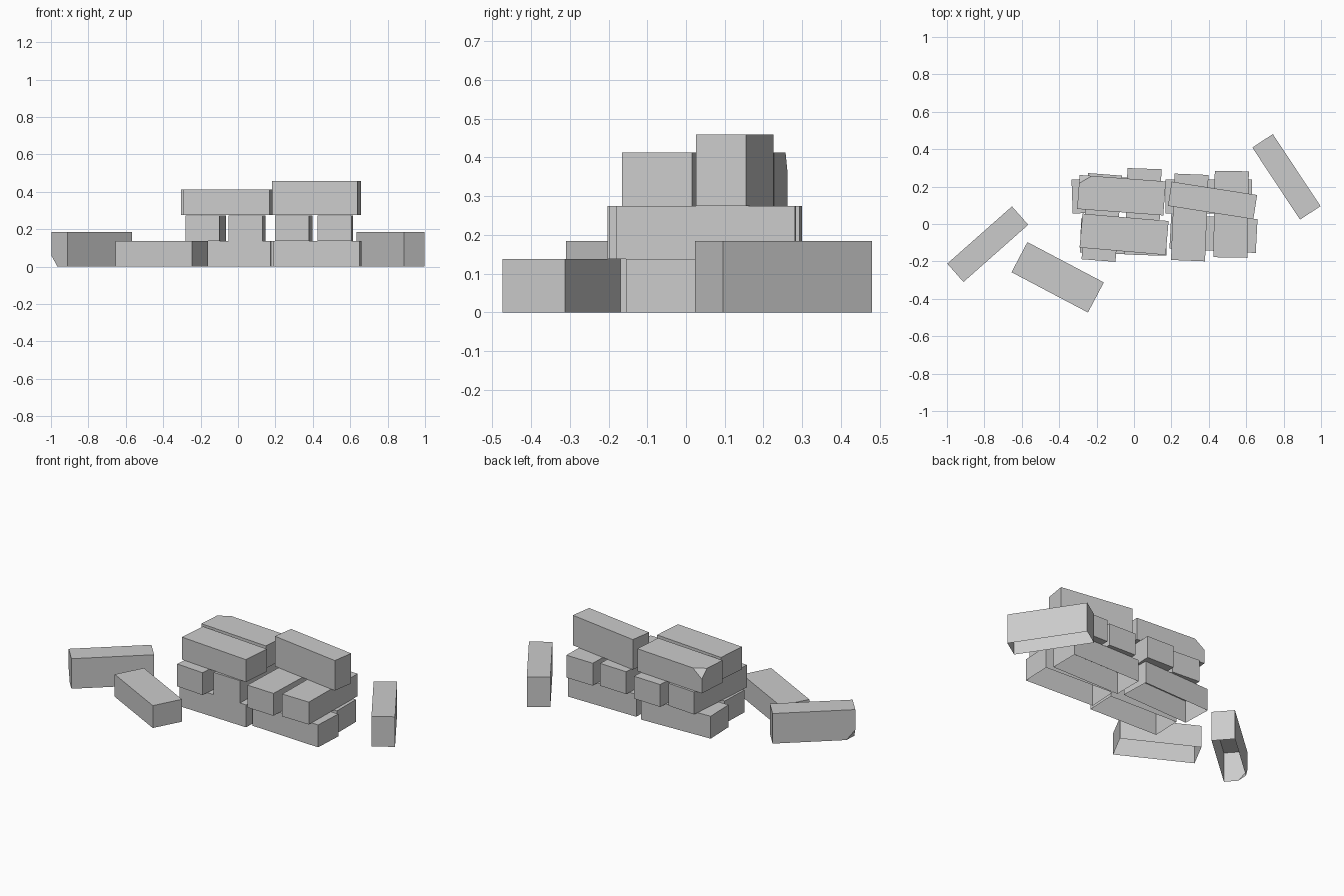
import bpy
import bmesh
from math import radians
from mathutils import Vector, Matrix

cube = bpy.data.objects.get("Cube")
if cube:
    bpy.data.objects.remove(cube, do_unlink=True)

LENGTH, WIDTH, HEIGHT = 0.462, 0.182, 0.137
COURSE = 0.1375

stone = bpy.data.materials.new("light_grey_stone")
stone.use_nodes = True
stone.diffuse_color = (0.6, 0.6, 0.6, 1)
stone.node_tree.nodes["Principled BSDF"].inputs["Base Color"].default_value = (0.6, 0.6, 0.6, 1)


def brick(name, x, y, angle, course=0, on_edge=False, chip=None):
    """One brick; chip = (corner signs, cut lengths along each edge)."""
    size = Vector((LENGTH, HEIGHT, WIDTH) if on_edge else (LENGTH, WIDTH, HEIGHT))
    if on_edge:
        size.y, size.z = 0.131, 0.184
    bm = bmesh.new()
    bmesh.ops.create_cube(bm, size=1, matrix=Matrix.Diagonal((*size, 1)))

    # Broken corner: slice it off and close the cut
    if chip:
        signs, cuts = chip
        corner = Vector([s * d / 2 for s, d in zip(signs, size)])
        normal = Vector([s / c for s, c in zip(signs, cuts)])
        start = corner - Vector((signs[0] * cuts[0], 0, 0))
        cut = bmesh.ops.bisect_plane(
            bm, geom=bm.verts[:] + bm.edges[:] + bm.faces[:],
            plane_co=start, plane_no=normal, clear_outer=True)
        rim = [g for g in cut["geom_cut"] if isinstance(g, bmesh.types.BMEdge)]
        bmesh.ops.edgenet_fill(bm, edges=rim)
        bmesh.ops.recalc_face_normals(bm, faces=bm.faces[:])

    # Bricks on the ground have no underside
    if course == 0:
        under = [f for f in bm.faces if f.normal.z < -0.99]
        bmesh.ops.delete(bm, geom=under, context='FACES')

    mesh = bpy.data.meshes.new(name)
    bm.to_mesh(mesh)
    bm.free()
    mesh.materials.append(stone)
    obj = bpy.data.objects.new(name, mesh)
    obj.location = (x, y, course * COURSE + size.z / 2)
    obj.rotation_euler.z = radians(angle)
    bpy.context.collection.objects.link(obj)


# Bottom course, laid lengthwise
brick("bottom_brick_front_right", -0.055, -0.07, -2)
brick("bottom_brick_front_left", 0.425, -0.052, -3)
brick("bottom_brick_back_right", -0.10, 0.155, 2)
brick("bottom_brick_back_left", 0.40, 0.148, 0)

# Middle course, laid crosswise
for i, (x, y, lean) in enumerate([(-0.172, 0.035, -4.4), (0.048, 0.065, -2),
                                  (0.298, 0.035, -2.3), (0.519, 0.052, -1)]):
    brick(f"middle_brick_{i + 1}", x, y, 90 + lean, course=1)

# Top course
brick("top_brick_front", -0.053, -0.055, -4.9, course=2)
brick("top_brick_back", -0.067, 0.154, -4.3, course=2,
      chip=((-1, 1, 1), (0.065, 0.045, 0.05)))
brick("top_brick_on_edge", 0.42, 0.126, -8.9, course=2, on_edge=True)

# Loose bricks around the stack
brick("loose_brick_right", -0.782, -0.108, 41.5, on_edge=True,
      chip=((-1, 1, -1), (0.05, 0.05, 0.06)))
brick("loose_brick_front", -0.408, -0.285, -27.8)
brick("loose_brick_left", 0.815, 0.252, -56.5, on_edge=True)
